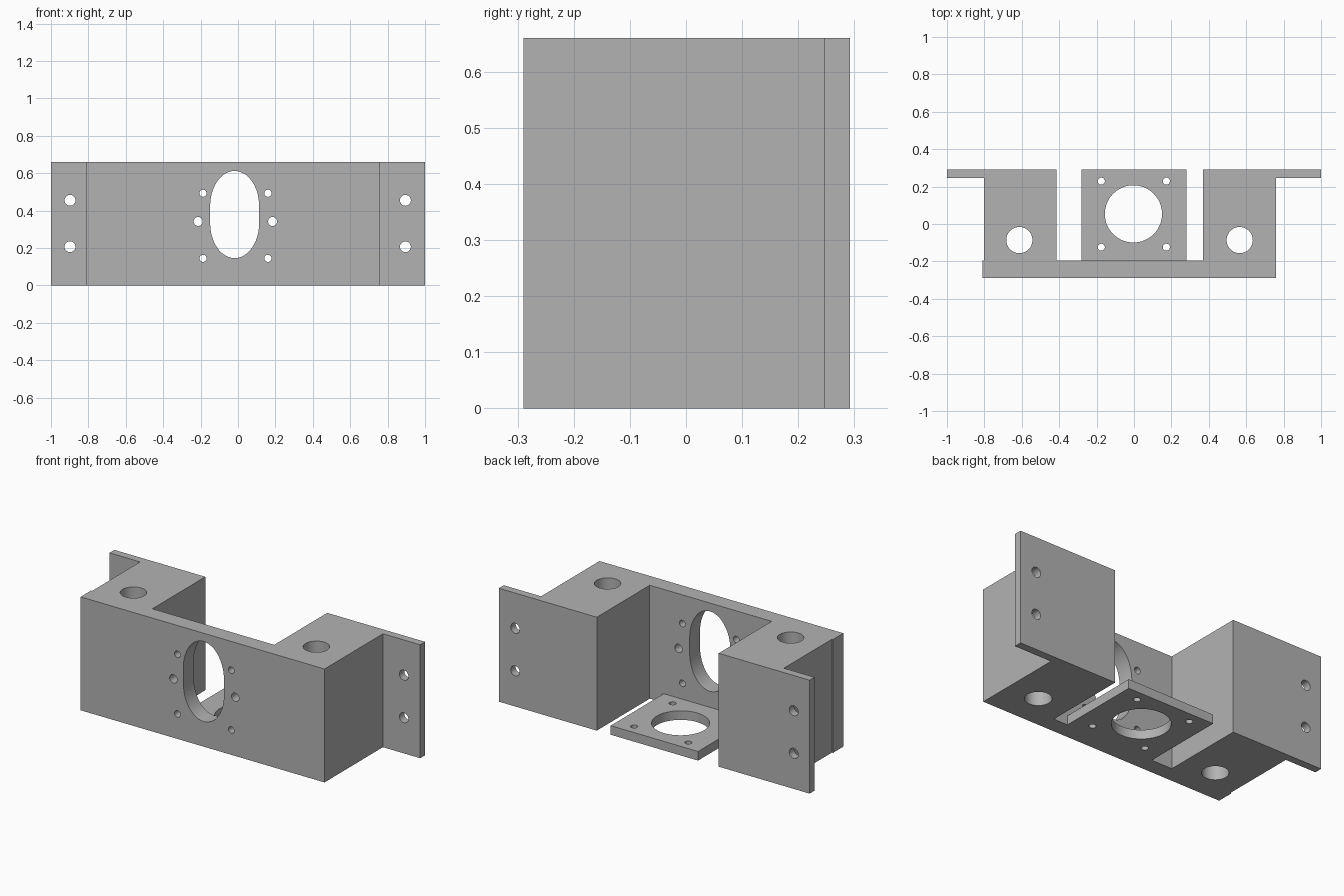
import bpy, bmesh
from math import cos, sin, pi, radians
from mathutils import Matrix

cube = bpy.data.objects.get("Cube")
if cube:
    bpy.data.objects.remove(cube, do_unlink=True)

grey = bpy.data.materials.new("plain_grey")
grey.use_nodes = True
colour = (0.45, 0.45, 0.45, 1)
grey.diffuse_color = colour
grey.node_tree.nodes["Principled BSDF"].inputs["Base Color"].default_value = colour

HEIGHT = 0.66
ALONG_Y = Matrix.Rotation(radians(90), 4, 'X')   # turns an (x, z) outline to face the front


def prism(bm, outline, low, high, matrix=Matrix()):
    """Extrude a flat outline from low to high, then place it."""
    bottom = [bm.verts.new(matrix @ Matrix.Translation((x, y, low)).translation) for x, y in outline]
    top = [bm.verts.new(matrix @ Matrix.Translation((x, y, high)).translation) for x, y in outline]
    bm.faces.new(bottom[::-1])
    bm.faces.new(top)
    n = len(outline)
    for i in range(n):
        j = (i + 1) % n
        bm.faces.new((bottom[i], bottom[j], top[j], top[i]))


def circle(x, y, r, n=40):
    return [(x + r * cos(2 * pi * i / n), y + r * sin(2 * pi * i / n)) for i in range(n)]


def make(name, bm):
    bmesh.ops.recalc_face_normals(bm, faces=bm.faces)
    mesh = bpy.data.meshes.new(name)
    bm.to_mesh(mesh)
    bm.free()
    obj = bpy.data.objects.new(name, mesh)
    bpy.context.collection.objects.link(obj)
    mesh.materials.append(grey)
    return obj


def drill(obj, cutter):
    """Cut the holes, apply the cut and smooth the bores."""
    mod = obj.modifiers.new("holes", 'BOOLEAN')
    mod.operation, mod.solver, mod.object = 'DIFFERENCE', 'EXACT', cutter
    bpy.ops.object.select_all(action='DESELECT')
    bpy.context.view_layer.objects.active = obj
    obj.select_set(True)
    bpy.ops.object.modifier_apply(modifier=mod.name)
    bpy.ops.object.shade_smooth_by_angle(angle=radians(30))
    bpy.data.objects.remove(cutter, do_unlink=True)


# Bracket body: front wall, two blocks and two mounting flanges in one plan outline
plan = [(-0.81, -0.29), (0.76, -0.29), (0.76, 0.247), (1, 0.247), (1, 0.292),
        (0.37, 0.292), (0.37, -0.195), (-0.415, -0.195), (-0.415, 0.292),
        (-1, 0.292), (-1, 0.247), (-0.803, 0.247), (-0.803, -0.195), (-0.81, -0.195)]
bm = bmesh.new()
prism(bm, plan, 0, HEIGHT)
body = make("bracket_body", bm)

# Body holes
bm = bmesh.new()
for x in (-0.613, 0.565):                        # vertical bores in the blocks
    prism(bm, circle(x, -0.086, 0.07), -0.1, 0.8)
for x in (-0.898, 0.895):                        # flange screw holes
    for z in (0.207, 0.455):
        prism(bm, circle(x, z, 0.029), -0.4, -0.2, ALONG_Y)
for x in (-0.187, 0.16):                         # small holes around the slot
    for z in (0.145, 0.493):
        prism(bm, circle(x, z, 0.019), 0.1, 0.4, ALONG_Y)
for x in (-0.213, 0.185):
    prism(bm, circle(x, 0.342, 0.024), 0.1, 0.4, ALONG_Y)
# Tall slot with elliptical ends
slot = [(-0.018 + 0.131 * cos(a), 0.379 + side * 0.045 + 0.188 * sin(a))
        for side, start in ((1, 0), (-1, pi))
        for a in [start + pi * i / 24 for i in range(25)]]
prism(bm, slot, 0.1, 0.4, ALONG_Y)
drill(body, make("body_cutter", bm))

# Floor plate between the blocks
bm = bmesh.new()
prism(bm, [(-0.282, -0.195), (0.28, -0.195), (0.28, 0.292), (-0.282, 0.292)], 0, 0.053)
plate = make("floor_plate", bm)

# Plate holes
bm = bmesh.new()
prism(bm, circle(-0.003, 0.054, 0.153, 64), -0.1, 0.2)
for x in (-0.175, 0.173):
    for y in (-0.124, 0.229):
        prism(bm, circle(x, y, 0.019), -0.1, 0.2)
drill(plate, make("plate_cutter", bm))
